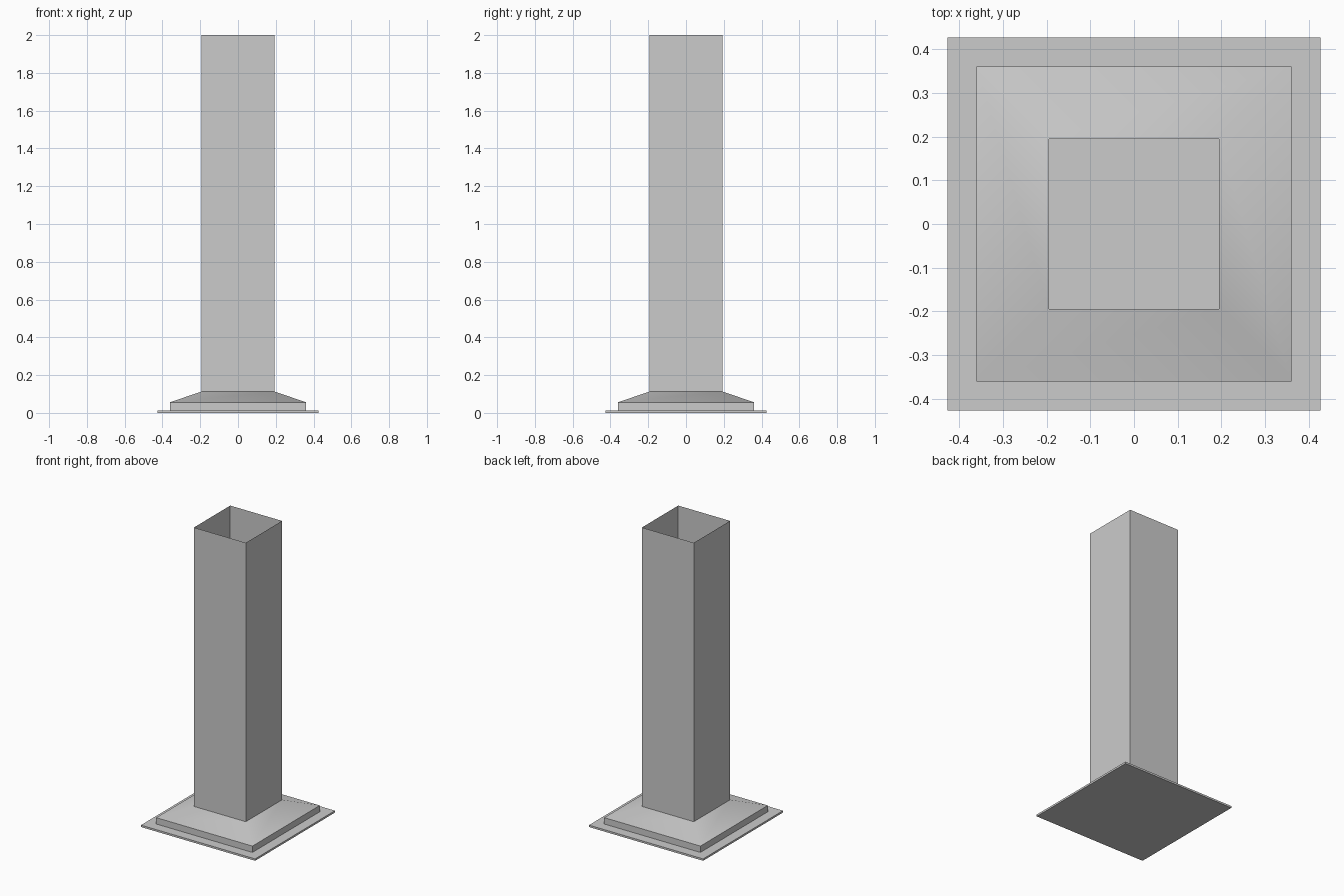
import bpy, bmesh, math

if "Cube" in bpy.data.objects:
    bpy.data.objects.remove(bpy.data.objects["Cube"])

# Square rings from the ground up: (half width, height)
PROFILE = [
    (0.427, 0.0), (0.427, 0.013),    # thin ground plate
    (0.36, 0.013), (0.36, 0.056),    # plinth step
    (0.194, 0.113), (0.194, 2.0),    # sloped collar, then open-topped shaft
]


def square_shell(name, profile):
    bm = bmesh.new()
    rings = [[bm.verts.new((sx * h, sy * h, z))
              for sx, sy in ((-1, -1), (1, -1), (1, 1), (-1, 1))]
             for h, z in profile]
    # Underside
    bm.faces.new(rings[0][::-1])
    # Walls, ledges and slopes
    for low, high in zip(rings, rings[1:]):
        for i in range(4):
            j = (i + 1) % 4
            bm.faces.new((low[i], low[j], high[j], high[i]))
    mesh = bpy.data.meshes.new(name)
    bm.to_mesh(mesh)
    bm.free()
    obj = bpy.data.objects.new(name, mesh)
    bpy.context.collection.objects.link(obj)
    return obj


# Hollow square post with its stepped base
post = square_shell("square_post", PROFILE)
bpy.context.view_layer.objects.active = post
post.select_set(True)
bpy.ops.object.shade_smooth_by_angle(angle=math.radians(30))
